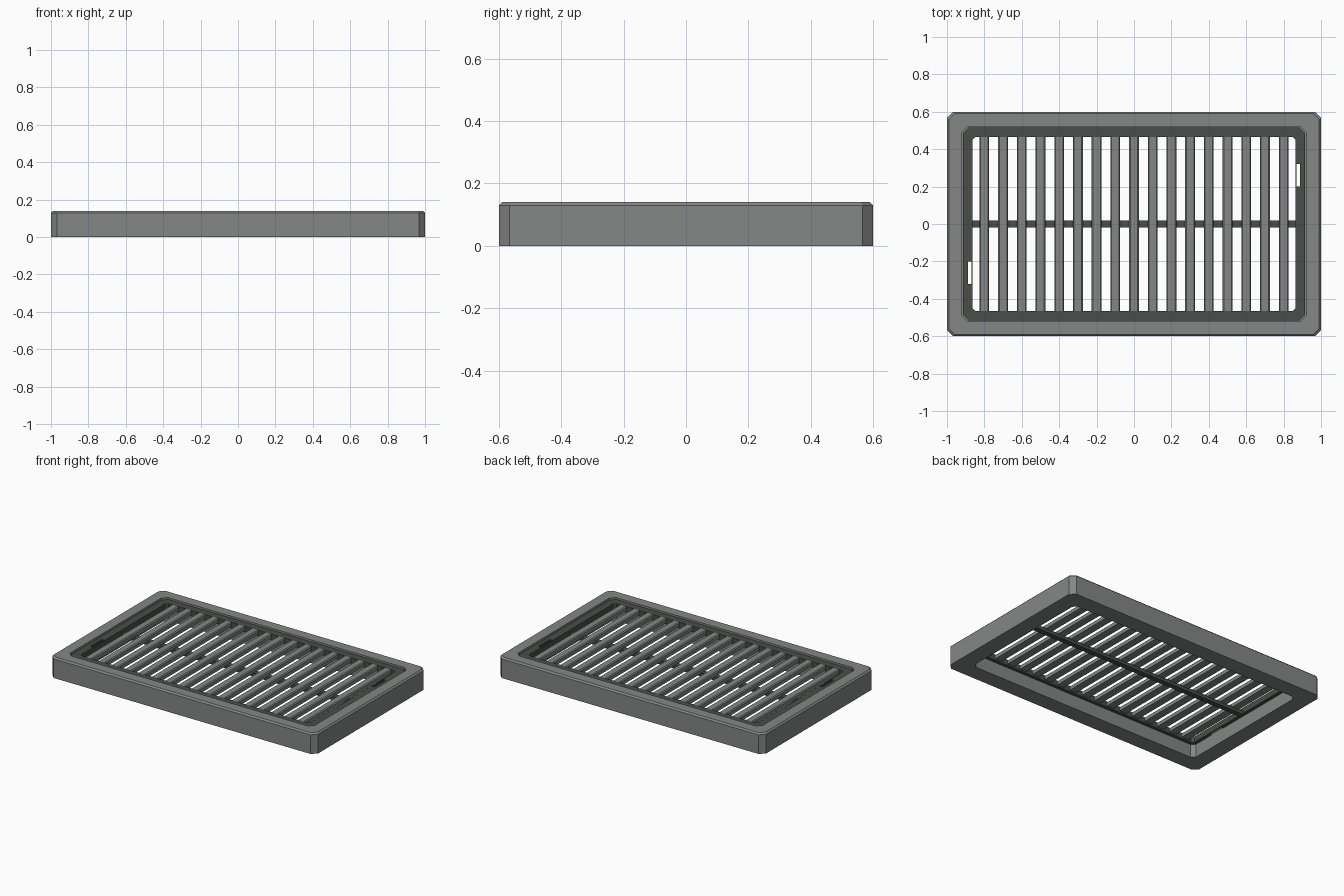
import bpy, bmesh

if "Cube" in bpy.data.objects:
    bpy.data.objects.remove(bpy.data.objects["Cube"])

def mat(name, c):
    m = bpy.data.materials.new(name)
    m.diffuse_color = (*c, 1)
    m.use_nodes = True
    m.node_tree.nodes["Principled BSDF"].inputs["Base Color"].default_value = m.diffuse_color
    return m

STEEL = mat("grey iron", (0.23, 0.243, 0.236))
DARK = mat("dark iron", (0.068, 0.075, 0.068))

def finish(bm, name, material):
    bmesh.ops.recalc_face_normals(bm, faces=bm.faces)
    me = bpy.data.meshes.new(name)
    bm.to_mesh(me)
    bm.free()
    me.materials.append(material)
    ob = bpy.data.objects.new(name, me)
    bpy.context.collection.objects.link(ob)
    return ob

def ring(name, steps, material):
    """Closed rectangular ring; each step = (half x, half y, corner cut, z)."""
    bm = bmesh.new()
    loops = []
    for x, y, c, z in steps:
        pts = [(x, y - c), (x - c, y), (c - x, y), (-x, y - c),
               (-x, c - y), (c - x, -y), (x - c, -y), (x, c - y)]
        loops.append([bm.verts.new((px, py, z)) for px, py in pts])
    for i, a in enumerate(loops):
        b = loops[(i + 1) % len(loops)]
        for k in range(8):
            n = (k + 1) % 8
            bm.faces.new((a[k], a[n], b[n], b[k]))
    return finish(bm, name, material)

def bar(name, profile, x, y0, y1, material):
    """Extrude an x-z profile along y."""
    bm = bmesh.new()
    a = [bm.verts.new((x + px, y0, pz)) for px, pz in profile]
    b = [bm.verts.new((x + px, y1, pz)) for px, pz in profile]
    bm.faces.new(a)
    bm.faces.new(b)
    for i in range(len(a)):
        n = (i + 1) % len(a)
        bm.faces.new((a[i], a[n], b[n], b[i]))
    return finish(bm, name, material)

def box(x0, x1, z0, z1):
    return [(x0, z0), (x1, z0), (x1, z1), (x0, z1)]

# Outer frame with a bevelled top edge and an inner ledge
ring("outer_frame", [
    (1.0, 0.6, 0.033, 0), (1.0, 0.6, 0.033, 0.13), (0.99, 0.59, 0.03, 0.14),
    (0.92, 0.52, 0.03, 0.14), (0.92, 0.52, 0.03, 0.09),
    (0.887, 0.487, 0.025, 0.09), (0.887, 0.487, 0.025, 0)], STEEL)

# Grate rim resting on the ledge
rim = ring("grate_rim", [
    (0.915, 0.515, 0.03, 0.09), (0.915, 0.515, 0.03, 0.13),
    (0.864, 0.465, 0.015, 0.13), (0.864, 0.465, 0.015, 0.09)], DARK)

# Lifting slots cut through the rim at opposite ends
for s in (-1, 1):
    cut = bar("slot_cutter", box(-0.01, 0.01, 0.05, 0.15), s * 0.878,
              s * 0.26 - 0.06, s * 0.26 + 0.06, DARK)
    cut.hide_render = True
    cut.hide_viewport = True
    mod = rim.modifiers.new("slot", 'BOOLEAN')
    mod.object = cut
    mod.solver = 'EXACT'

# Grate bars with chamfered tops
PROFILE = [(-0.026, 0.1), (0.026, 0.1), (0.026, 0.124),
           (0.02, 0.13), (-0.02, 0.13), (-0.026, 0.124)]
for i in range(17):
    bar(f"grate_bar_{i + 1}", PROFILE, (i - 8) * 0.1, -0.467, 0.467, STEEL)

# Cross bar under the grate bars
bar("cross_bar", box(-0.87, 0.87, 0.08, 0.105), 0, -0.018, 0.018, DARK)
